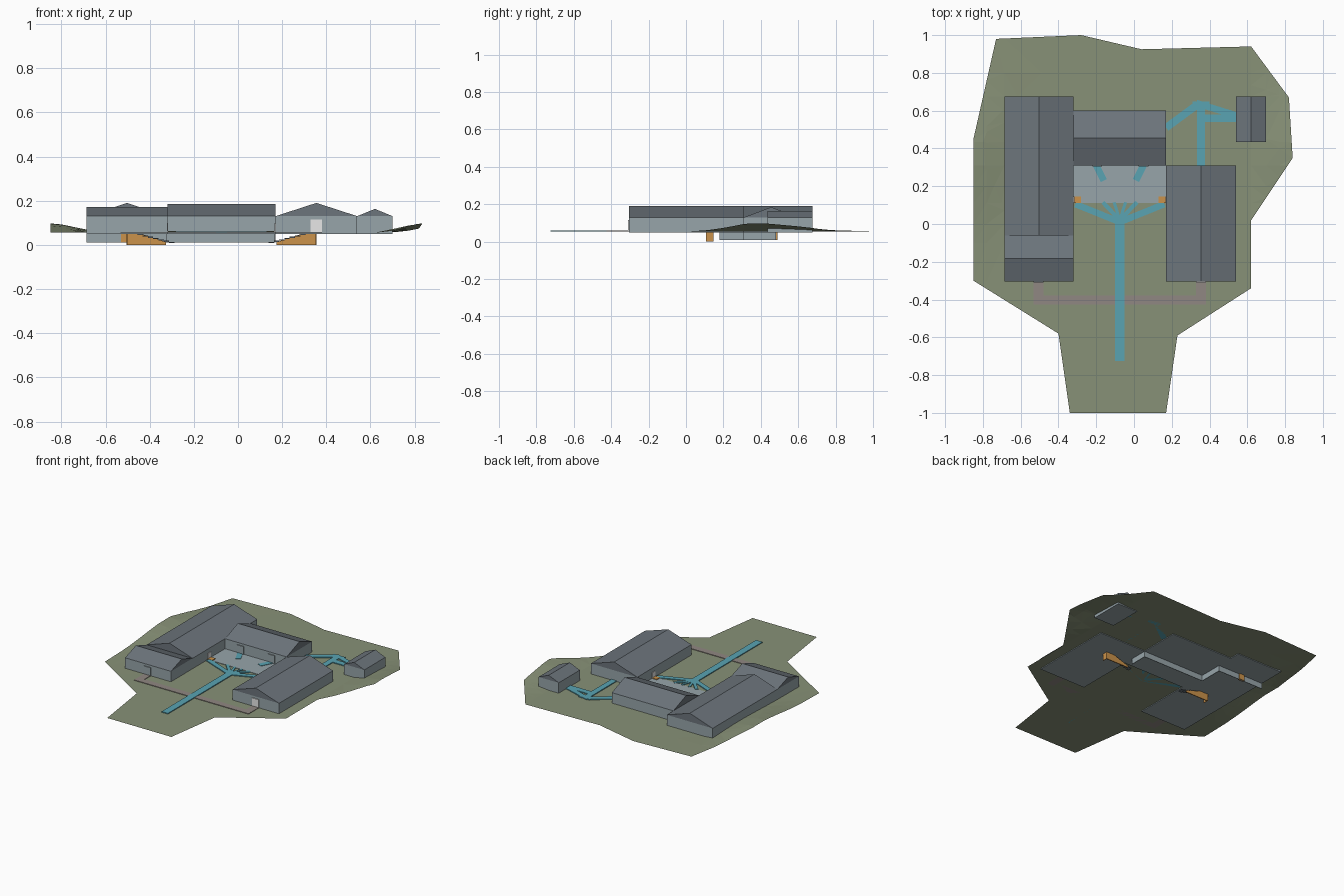
import bpy, bmesh, math
from mathutils import Vector

if "Cube" in bpy.data.objects:
    bpy.data.objects.remove(bpy.data.objects["Cube"])


def mat(name, r, g, b):
    m = bpy.data.materials.new(name)
    m.diffuse_color = (r, g, b, 1)
    m.use_nodes = True
    m.node_tree.nodes["Principled BSDF"].inputs["Base Color"].default_value = m.diffuse_color
    return m


GRASS = mat("grass green", .245, .285, .185)
ROOF = mat("slate grey", .150, .176, .200)
WALL = mat("pale blue grey", .31, .375, .40)
CYAN = mat("walkway cyan", .10, .37, .45)
PATH = mat("path taupe", .28, .245, .225)
ORANGE = mat("stair orange", .60, .29, .07)
WHITE = mat("door white", .85, .85, .85)


def mesh_object(name, bm, material):
    bmesh.ops.recalc_face_normals(bm, faces=bm.faces)
    me = bpy.data.meshes.new(name)
    bm.to_mesh(me)
    bm.free()
    me.materials.append(material)
    ob = bpy.data.objects.new(name, me)
    bpy.context.collection.objects.link(ob)
    return ob


def prism(name, pts, offset, material):
    """Extrude a flat 3D polygon by an offset."""
    bm = bmesh.new()
    f = bm.faces.new([bm.verts.new(p) for p in pts])
    ext = bmesh.ops.extrude_face_region(bm, geom=[f], use_keep_orig=True)
    new = [v for v in ext["geom"] if isinstance(v, bmesh.types.BMVert)]
    bmesh.ops.translate(bm, verts=new, vec=offset)
    return mesh_object(name, bm, material)


def box(name, x0, x1, y0, y1, z0, z1, material):
    pts = [(x0, y0, z0), (x1, y0, z0), (x1, y1, z0), (x0, y1, z0)]
    return prism(name, pts, (0, 0, z1 - z0), material)


def strip(name, p, q, width, material, z=.055, h=.006):
    """Straight flat walkway from p to q."""
    p, q = Vector(p), Vector(q)
    n = (q - p).normalized().orthogonal() * width / 2
    pts = [(*v, z) for v in (p + n, q + n, q - n, p - n)]
    return prism(name, pts, (0, 0, h), material)


EAVE, FLOOR = .13, .05


def house(name, x0, x1, y0, y1, ridge, along_y):
    box(name + "_walls", x0, x1, y0, y1, FLOOR, EAVE, WALL)
    if along_y:
        tri = [(x0, y0, EAVE), (x1, y0, EAVE), ((x0 + x1) / 2, y0, ridge)]
        off = (0, y1 - y0, 0)
    else:
        tri = [(x0, y0, EAVE), (x0, y1, EAVE), (x0, (y0 + y1) / 2, ridge)]
        off = (x1 - x0, 0, 0)
    prism(name + "_roof", tri, off, ROOF)


# Ground: outline cut into a grid, raised at the east and west edges
outline = [(-.73, .98), (-.28, 1), (.04, .925), (.62, .94), (.82, .67), (.84, .35),
           (.62, .02), (.62, -.34), (.23, -.59), (.17, -1), (-.34, -1), (-.4, -.58),
           (-.85, -.3), (-.85, .45)]
footprints = [(-.685, -.32, -.305, .675), (-.32, .17, .11, .60),
              (.17, .54, -.305, .31), (.54, .70, .435, .675)]


def ground_height(x, y):
    edge = min(1, max(0, (abs(x) - .62) / .2))
    return .055 + .043 * edge * math.exp(-((y - .38) / .32) ** 2)


bm = bmesh.new()
bm.faces.new([bm.verts.new((x, y, 0)) for x, y in outline])
bmesh.ops.triangulate(bm, faces=bm.faces)
cuts_x = {-.78, .62, .77} | {v for f in footprints for v in f[:2]}
cuts_y = {-.1, 0, .2, .8} | {v for f in footprints for v in f[2:]}
for axis, cuts in ((0, cuts_x), (1, cuts_y)):
    for c in cuts:
        co, no = [0, 0, 0], [0, 0, 0]
        co[axis], no[axis] = c, 1
        bmesh.ops.bisect_plane(bm, geom=bm.verts[:] + bm.edges[:] + bm.faces[:],
                               plane_co=co, plane_no=no)


def covered(c):
    return any(a < c.x < b and d < c.y < e for a, b, d, e in footprints)


bmesh.ops.delete(bm, context='FACES',
                 geom=[f for f in bm.faces if covered(f.calc_center_median())])
for v in bm.verts:
    v.co.z = ground_height(v.co.x, v.co.y)
bmesh.ops.triangulate(bm, faces=bm.faces)
ground = mesh_object("ground", bm, GRASS)
if sum(p.normal.z for p in ground.data.polygons) < 0:
    ground.data.flip_normals()

# Houses round the courtyard and the outbuilding
house("west_hall", -.685, -.32, -.06, .675, .19, True)
house("west_hall_front", -.685, -.32, -.305, -.06, .172, False)
house("back_hall", -.32, .17, .31, .60, .185, False)
house("east_hall", .17, .54, -.305, .31, .19, True)
house("outbuilding", .54, .70, .435, .675, .163, True)
box("courtyard", -.32, .17, .11, .31, .05, .058, WALL)

# Doors
for name, x, y, m in (("west_door", -.505, -.305, WALL), ("back_door_left", -.195, .31, WALL),
                      ("back_door_right", .05, .31, WALL), ("east_door", .355, -.305, WHITE)):
    box(name, x - .026, x + .026, y - .006, y, .058, .115, m)
for name, x in (("west_side_door", -.32), ("east_side_door", .17)):
    box(name, x - .004, x + .004, .11, .145, .058, .10, WHITE)

# Retaining walls below ground
T = .004
box("retaining_wall_east", .17 - T, .17, .18, .31, .01, .052, WALL)
box("retaining_wall_middle", -.32, .17, .31 - T, .31, .01, .052, WALL)
box("retaining_wall_side", -.32 - T, -.32, .31, .48, .01, .052, WALL)
box("retaining_wall_west", -.685, -.32, .48 - T, .48, .01, .052, WALL)
box("passage_end", -.53, -.49, .47, .488, .01, .052, ORANGE)

# Stair walls and steps, mirrored about the walkway axis
MID = -.075
for side, s in (("west", -1), ("east", 1)):
    prof = [(.25, 0), (.43, 0), (.43, .052), (.37, .052), (.25, .012)]
    prism(side + "_stair_wall", [(MID + s * x, .14, z) for x, z in prof], (0, .006, 0), ORANGE)
    box(side + "_stair_end", *sorted((MID + s * .426, MID + s * .43)), .108, .146, 0, .052, ORANGE)
    box(side + "_landing", *sorted((MID + s * .205, MID + s * .245)), .11, .145, .057, .063, ORANGE)
    for i in range(7):
        x = MID + s * (.225 + i * .024)
        box(f"{side}_step_{i}", x - .012, x + .012, .108, .14, .008 + i * .006, .013 + i * .006, ROOF)

# Cyan walkways: spine, fan, courtyard and outbuilding links
strip("spine_walk", (MID, -.725), (MID, .04), .05, CYAN)
for side, s in (("west", -1), ("east", 1)):
    strip(side + "_fan_walk", (MID, .01), (MID + s * .235, .105), .034, CYAN)
    strip(side + "_fan_spoke", (MID, .02), (MID + s * .09, .115), .022, CYAN)
    strip(side + "_fan_inner_spoke", (MID, .02), (MID + s * .03, .115), .016, CYAN)
    strip(side + "_door_walk", (MID + s * .125, .31), (MID + s * .085, .23), .036, CYAN)
strip("east_hall_walk", (.355, .31), (.355, .62), .042, CYAN)
strip("back_hall_walk", (.17, .51), (.34, .635), .04, CYAN)
strip("outbuilding_walk", (.33, .64), (.54, .575), .035, CYAN)
strip("outbuilding_short_walk", (.355, .56), (.54, .56), .042, CYAN)
strip("walk_corner", (.31, .63), (.40, .63), .035, CYAN)

# Front path linking the two halls
strip("front_path", (-.53, -.402), (.38, -.402), .046, PATH, h=.004)
strip("west_door_path", (-.505, -.305), (-.505, -.425), .052, PATH, h=.0035)
strip("east_door_path", (.355, -.305), (.355, -.425), .052, PATH, h=.0035)
